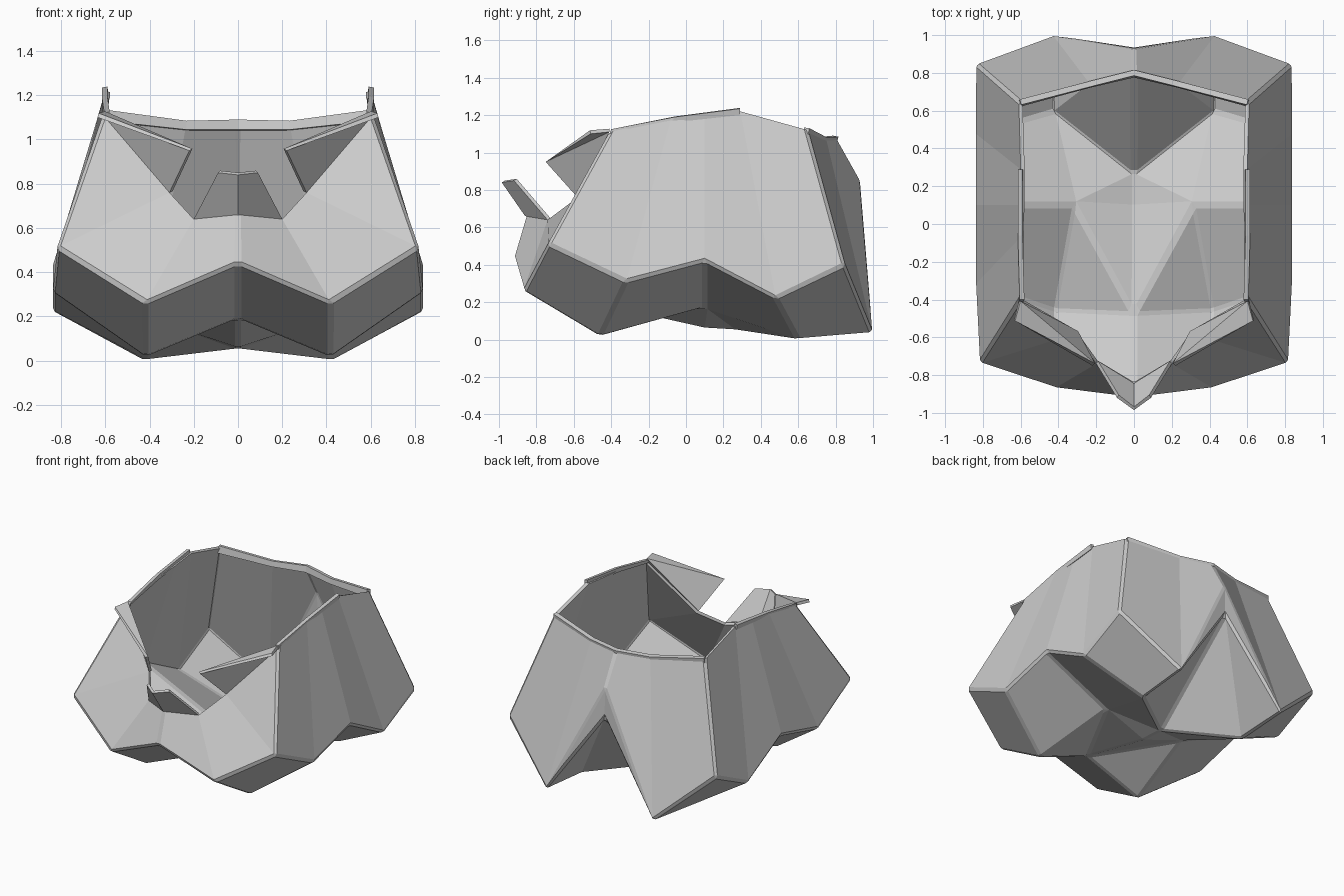
import bpy, bmesh
from mathutils import Vector

if "Cube" in bpy.data.objects:
    bpy.data.objects.remove(bpy.data.objects["Cube"])

# Landmarks of the right half (mirrored across x)
P = {
    # opening rim
    'nose': (0, -.86, .66), 'dip': (.2, -.74, .64), 'cheek': (.31, -.58, .76),
    'r0': (.61, -.41, 1.11), 'r1': (.61, -.08, 1.18), 'r2': (.6, .1, 1.2),
    'r3': (.6, .29, 1.22), 'r4': (.61, .65, 1.12), 'r5': (.24, .75, 1.07), 'r6': (0, .81, 1.07),
    # zigzag ridge from front centre around to the back
    'f0': (0, -.92, .44), 'f1': (.42, -.87, .26), 's0': (.82, -.74, .51),
    's1': (.84, -.32, .31), 's2': (.84, .1, .42), 's3': (.84, .48, .22), 's4': (.84, .85, .4),
    # feet and the raised creases between them
    'p0': (0, -.48, .19), 'p1': (.42, -.46, .015), 'q': (.32, .1, .17),
    'p2': (.42, .6, 0), 'mid': (0, .1, .06),
    # back notch
    'c': (.43, 1, .03), 'a0': (0, .93, .87), 'a1': (0, .935, .64), 't': (0, .27, .05),
}
CENTRE = Vector((0, 0, .55))


def panels(name, faces, pts, thick, bevel=0):
    """Flat panels for one half, mirrored and thickened."""
    bm = bmesh.new()
    vs = {}
    for f in faces:
        keys = f.split()
        for k in keys:
            if k not in vs:
                vs[k] = bm.verts.new(pts[k])
        bm.faces.new([vs[k] for k in keys])
    bmesh.ops.recalc_face_normals(bm, faces=bm.faces[:])
    bm.normal_update()
    score = sum(f.normal.dot(f.calc_center_median() - CENTRE) * f.calc_area() for f in bm.faces)
    if score < 0:
        bmesh.ops.reverse_faces(bm, faces=bm.faces[:])
    me = bpy.data.meshes.new(name)
    bm.to_mesh(me)
    bm.free()
    ob = bpy.data.objects.new(name, me)
    bpy.context.collection.objects.link(ob)
    m = ob.modifiers.new('mirror', 'MIRROR')
    m.use_clip = True
    m.merge_threshold = .002
    if bevel:
        b = ob.modifiers.new('chamfer', 'BEVEL')
        b.width = bevel
        b.segments = 1
        b.limit_method = 'ANGLE'
        b.angle_limit = .6
    s = ob.modifiers.new('thickness', 'SOLIDIFY')
    s.thickness = thick
    s.offset = -1
    return ob


# Folded shell: upper walls, lower band, floor and back notch
panels('folded_shell', [
    # front wall
    'nose f0 f1 dip', 'dip f1 s0 cheek', 'cheek s0 r0',
    # side wall
    'r0 s0 s1 r1', 'r1 s1 s2 r2', 'r2 s2 s3 r3', 'r3 s3 s4 r4',
    # back wall
    'r4 s4 c r5', 'r5 c a0 r6', 'a0 c a1',
    # lower band
    'f0 p0 p1 f1', 'f1 p1 s1 s0', 's1 p1 q s2', 's2 q p2 s3', 's3 p2 c s4',
    # notch and floor
    'a1 c p2', 'a1 p2 t', 'p0 mid q', 'p0 q p1', 'mid t q', 't p2 q',
], P, .022, .016)

# Flaps folded outward beside the front opening
F = dict(P, tip=(.22, -.75, .95), out=(.635, -.51, 1.1),
         lip=(.09, -.92, .85), top=(0, -.985, .84))
panels('cheek_flap', ['cheek tip r0', 'r0 tip out'], F, .02)

# Upright tab at the front centre
panels('front_tab', ['nose dip lip top'], F, .02)

# Raised lip along each side of the opening
E = dict(e0=(.61, -.41, 1.1), e1=(.61, -.08, 1.16), e2=(.61, .29, 1.2),
         g0=(.605, -.4, 1.125), g1=(.615, -.06, 1.19), g2=(.615, .29, 1.235))
panels('side_lip', ['e0 e1 g1 g0', 'e1 e2 g2 g1'], E, .025)

# Back lip following the rear rim
B = dict(h0=(.61, .65, 1.08), h1=(.24, .75, 1.04), h2=(0, .805, 1.04),
         k0=(.605, .66, 1.13), k1=(.24, .755, 1.08), k2=(0, .815, 1.085))
panels('back_lip', ['h0 h1 k1 k0', 'h1 h2 k2 k1'], B, .03)
